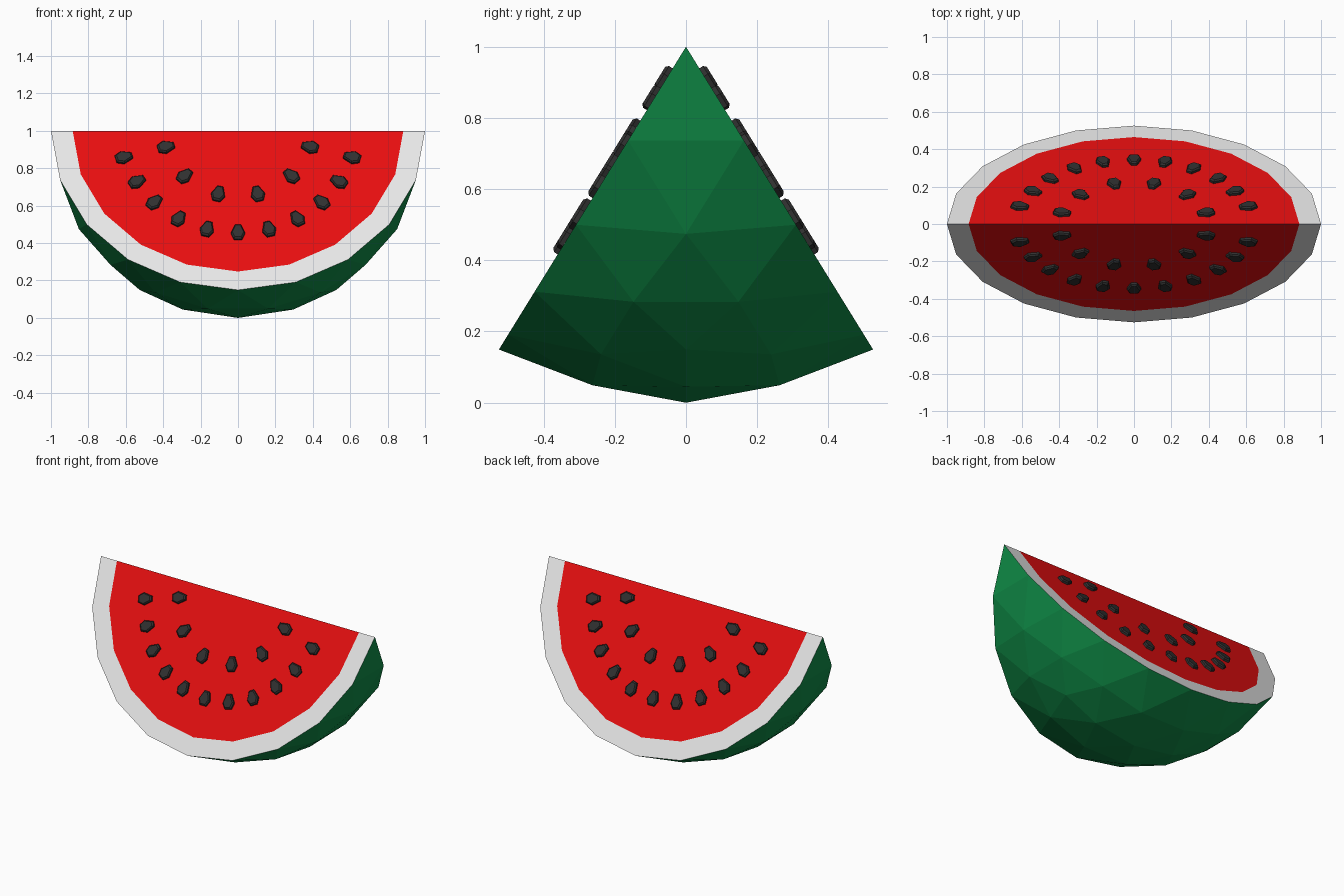
import bpy, bmesh, math
from mathutils import Vector, Matrix

if "Cube" in bpy.data.objects:
    bpy.data.objects.remove(bpy.data.objects["Cube"])

TILT = math.atan(2 / (1 + math.sqrt(5)))      # half angle of the wedge
S, C = math.sin(TILT), math.cos(TILT)
TOP = Vector((0, 0, 1))


def mat(name, rgb):
    m = bpy.data.materials.new(name)
    m.diffuse_color = (*rgb, 1)
    m.use_nodes = True
    m.node_tree.nodes["Principled BSDF"].inputs["Base Color"].default_value = m.diffuse_color
    return m


green = mat("rind green", (0.005, 0.27, 0.065))
white = mat("pith white", (0.8, 0.8, 0.8))
red = mat("flesh red", (0.8, 0.0045, 0.005))
dark = mat("seed black", (0.03, 0.03, 0.03))


def finish(bm, name, mats):
    bmesh.ops.recalc_face_normals(bm, faces=bm.faces)
    me = bpy.data.meshes.new(name)
    bm.to_mesh(me)
    bm.free()
    for m in mats:
        me.materials.append(m)
    ob = bpy.data.objects.new(name, me)
    bpy.context.collection.objects.link(ob)
    return ob


def on_cut(u, v, side, h=0.0):
    """Point on a cut face: u along x, v down the slope, h out of the face."""
    return TOP + Vector((u, side * (v * S + h * C), -v * C + h * S))


# melon wedge: slice of a faceted sphere between two of its great circles
bm = bmesh.new()
bmesh.ops.create_icosphere(bm, subdivisions=3, radius=1,
                           matrix=Matrix.Rotation(-TILT, 4, 'Y'))
outside = [f for f in bm.faces
           if abs(f.calc_center_median().y) * C + f.calc_center_median().z * S > 0]
bmesh.ops.delete(bm, geom=outside, context='FACES')
bmesh.ops.translate(bm, verts=bm.verts, vec=TOP)

# cut faces: white pith band around the red flesh
for side in (-1, 1):
    def arc(r):
        return [bm.verts.new(on_cut(r * math.cos(k * math.pi / 10),
                                    r * math.sin(k * math.pi / 10), side))
                for k in range(11)]
    outer, inner = arc(1), arc(0.884)
    for k in range(10):
        bm.faces.new((outer[k], outer[k + 1], inner[k + 1], inner[k])).material_index = 1
    bm.faces.new(inner).material_index = 2
bmesh.ops.remove_doubles(bm, verts=bm.verts, dist=0.001)
finish(bm, "melon_wedge", [green, white, red])

# seeds: flat six-sided drops pointing to the middle of the slice
SEEDS = [(0.61, 0.855), (0.385, 0.91), (0.54, 0.725), (0.285, 0.755), (0.447, 0.615),
         (0.105, 0.66), (0.317, 0.527), (0.165, 0.472), (0, 0.455)]
DROP = [(-0.046, 0.016), (0.008, 0.038), (0.045, 0.021),
        (0.045, -0.021), (0.008, -0.038), (-0.046, -0.016)]
bm = bmesh.new()
for side in (-1, 1):
    for x, z in SEEDS:
        for mx in ((1, -1) if x else (1,)):
            mid = Vector((x * mx, (1 - z) / C))
            r = mid.normalized()
            t = Vector((-r.y, r.x))
            rings = []
            for h, k in ((-0.004, 1.0), (0.012, 1.0), (0.02, 0.8)):
                pts = [mid + (r * a + t * b) * k for a, b in DROP]
                rings.append([bm.verts.new(on_cut(p.x, p.y, side, h)) for p in pts])
            for lo, hi in zip(rings, rings[1:]):
                for i in range(6):
                    j = (i + 1) % 6
                    bm.faces.new((lo[i], lo[j], hi[j], hi[i]))
            bm.faces.new(rings[0])
            bm.faces.new(rings[-1])
finish(bm, "seeds", [dark])
